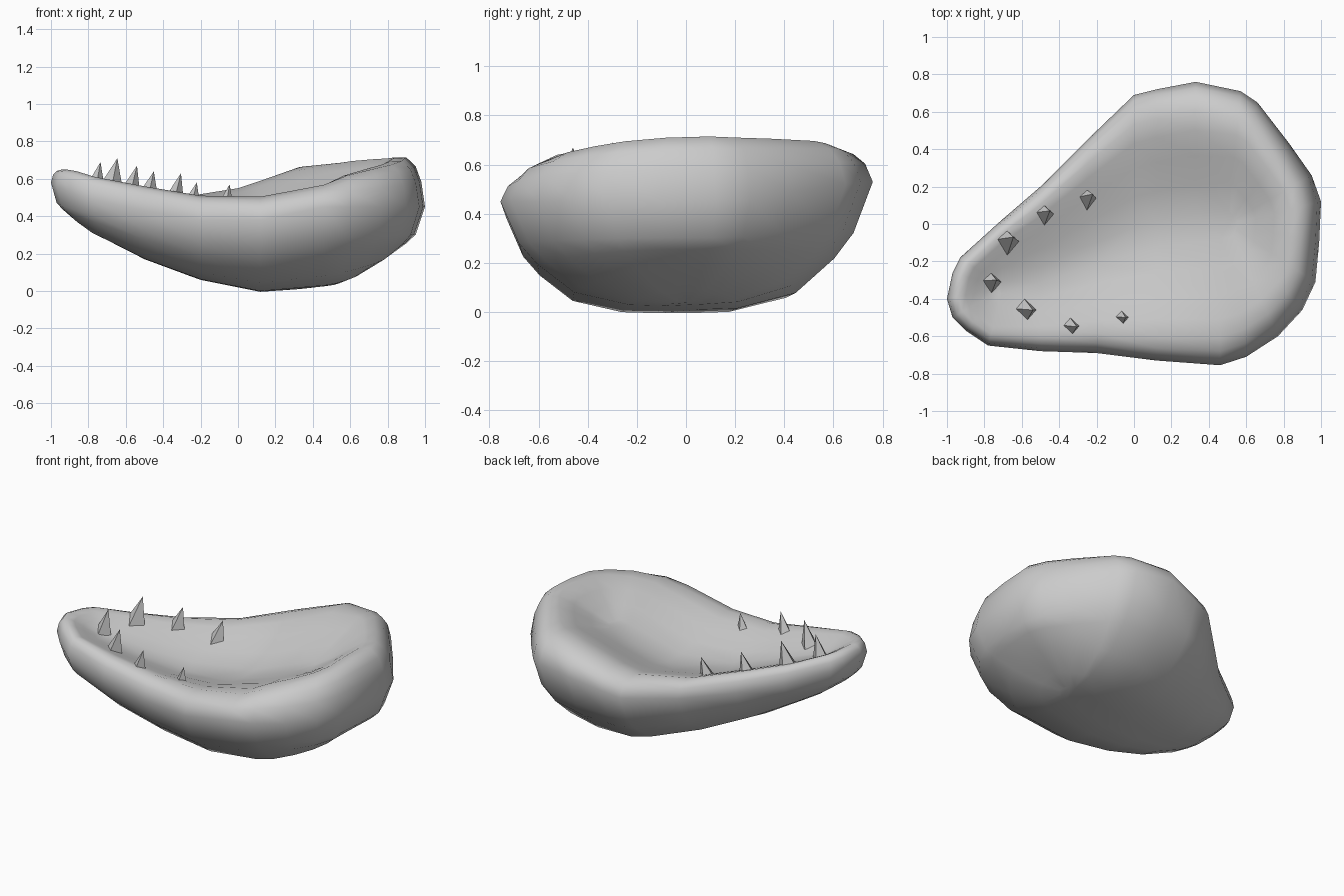
import bpy, bmesh

if "Cube" in bpy.data.objects:
    bpy.data.objects.remove(bpy.data.objects["Cube"])

# Widest outline of the jaw: x, y, height of widest point, height of rim
OUTLINE = [
    (-1.0, -.40, .58, .65), (-.97, -.26, .56, .64), (-.93, -.18, .54, .63),
    (-.72, .01, .47, .58), (-.5, .20, .43, .54), (-.25, .45, .42, .51),
    (0, .69, .45, .55), (.12, .72, .48, .59), (.33, .76, .53, .665),
    (.57, .71, .53, .69), (.66, .65, .52, .70), (.83, .43, .49, .71),
    (.95, .26, .46, .715), (1.0, .12, .45, .72), (.99, -.10, .45, .715),
    (.97, -.31, .45, .70), (.90, -.46, .45, .68), (.77, -.60, .45, .655),
    (.60, -.71, .45, .62), (.46, -.755, .45, .57), (.12, -.73, .38, .505),
    (-.2, -.69, .38, .51), (-.5, -.68, .43, .56), (-.78, -.65, .49, .61),
    (-.90, -.57, .53, .64), (-.97, -.50, .56, .65)]
# Centre line: x, y, underside height, mouth floor height
SPINE = [(-.7, -.34, .275, .53), (-.48, -.27, .16, .46), (-.2, -.16, .06, .39),
         (.15, -.05, -.01, .40), (.5, 0, .03, .53)]
# Section profiles: inset towards centre line, share of the height change
# (underside: flanks, ends; rim and mouth: narrow front part, wide rear part)
UNDER = [(.9, 1.0, .96), (.7, .99, .85), (.4, .87, .63), (.2, .6, .46), (.1, .4, .35)]
RIM = [(0, 0, 0), (.04, .62, .5), (.1, .88, .8), (.2, 1, .98)]
MOUTH = [(.33, .18, .03), (.5, .45, .3), (.7, .78, .66), (.9, 1, .95)]


def spine(x):
    x = max(SPINE[0][0], min(SPINE[-1][0], x))
    for a, b in zip(SPINE, SPINE[1:]):
        if x <= b[0]:
            k = (x - a[0]) / (b[0] - a[0])
            return [p + (q - p) * k for p, q in zip(a, b)]


def make_object(name, bm, smooth):
    bmesh.ops.recalc_face_normals(bm, faces=bm.faces)
    for f in bm.faces:
        f.smooth = smooth
    me = bpy.data.meshes.new(name)
    bm.to_mesh(me)
    bm.free()
    ob = bpy.data.objects.new(name, me)
    bpy.context.collection.objects.link(ob)
    return ob


# Jaw shell: rings from the underside, round the rim and into the mouth
bm = bmesh.new()
rings = []


def add_ring(t, height):
    ring = []
    for x, y, mid, top in OUTLINE:
        sx, sy, low, floor = spine(x)
        end = abs(x - sx) / ((x - sx) ** 2 + (y - sy) ** 2) ** .5
        rear = max(0, min(1, x / .55))
        ring.append(bm.verts.new((x + (sx - x) * t, y + (sy - y) * t,
                                  height(mid, top, low, floor, end, rear))))
    rings.append(ring)


for t, p, q in UNDER:
    add_ring(t, lambda m, tp, lo, fl, e, r: m + (lo - m) * (p + (q - p) * e))
for t, p, q in RIM:
    add_ring(t, lambda m, tp, lo, fl, e, r: m + (tp - m) * (p + (q - p) * r))
for t, p, q in MOUTH:
    add_ring(t, lambda m, tp, lo, fl, e, r: tp + (fl - tp) * (p + (q - p) * r))
n = len(OUTLINE)
for a, b in zip(rings, rings[1:]):
    for i in range(n):
        j = (i + 1) % n
        bm.faces.new((a[i], a[j], b[j], b[i]))
caps = [bm.faces.new(rings[0]), bm.faces.new(rings[-1])]
bmesh.ops.triangulate(bm, faces=caps)
make_object("lower_jaw", bm, True)

# Teeth: base x, base y, half width, tip x, tip y, tip z, height
TEETH = [(-.70, -.11, .095, -.645, -.07, .71, .23),
         (-.50, .04, .08, -.45, .07, .64, .19),
         (-.27, .12, .075, -.22, .16, .58, .18),
         (-.77, -.315, .06, -.735, -.30, .69, .16),
         (-.59, -.465, .07, -.54, -.46, .67, .18),
         (-.355, -.55, .068, -.305, -.55, .63, .18),
         (-.08, -.505, .065, -.045, -.50, .57, .17)]
for i, (x, y, r, tx, ty, tz, h) in enumerate(TEETH):
    bm = bmesh.new()
    base = [bm.verts.new((x + r * dx, y + r * dy, tz - h))
            for dx, dy in ((-1, .2), (.1, -1), (1, .1), (0, 1))]
    tip = bm.verts.new((tx, ty, tz))
    bm.faces.new(base)
    for k in range(4):
        bm.faces.new((base[k], base[(k + 1) % 4], tip))
    make_object(f"tooth_{i + 1}", bm, False)
